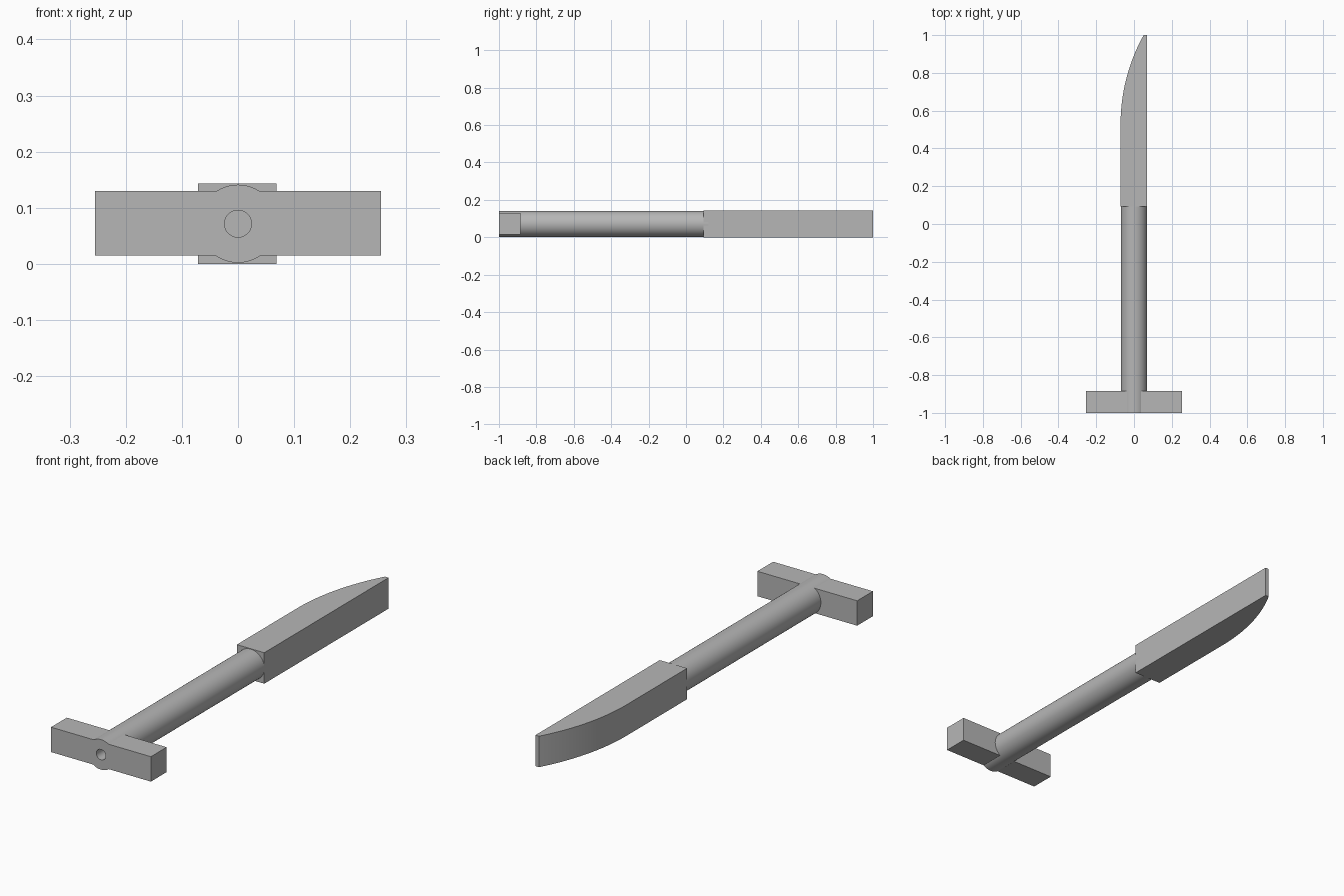
import bpy, bmesh, math
from mathutils import Matrix

cube = bpy.data.objects.get("Cube")
if cube:
    bpy.data.objects.remove(cube, do_unlink=True)

AXIS_Z = 0.0715

grey = bpy.data.materials.new("plain grey")
grey.use_nodes = True
colour = (0.47, 0.47, 0.47, 1)
grey.diffuse_color = colour
grey.node_tree.nodes["Principled BSDF"].inputs["Base Color"].default_value = colour


def finish(name, bm):
    mesh = bpy.data.meshes.new(name)
    bmesh.ops.recalc_face_normals(bm, faces=bm.faces)
    bm.to_mesh(mesh)
    bm.free()
    mesh.materials.append(grey)
    obj = bpy.data.objects.new(name, mesh)
    bpy.context.collection.objects.link(obj)
    return obj


def rod(name, radius, y0, y1, sides):
    """Cylinder lying along y."""
    bm = bmesh.new()
    place = Matrix.Translation((0, (y0 + y1) / 2, AXIS_Z)) @ Matrix.Rotation(math.pi / 2, 4, "X")
    bmesh.ops.create_cone(bm, cap_ends=True, segments=sides, radius1=radius,
                          radius2=radius, depth=y1 - y0, matrix=place)
    return finish(name, bm)


def prism(name, outline, z0, z1):
    """Extrude a plan outline upwards."""
    bm = bmesh.new()
    face = bm.faces.new([bm.verts.new((x, y, z0)) for x, y in outline])
    top = bmesh.ops.extrude_face_region(bm, geom=[face])["geom"]
    bmesh.ops.translate(bm, vec=(0, 0, z1 - z0),
                        verts=[v for v in top if isinstance(v, bmesh.types.BMVert)])
    return finish(name, bm)


def combine(target, other, operation):
    """Apply a boolean and remove the helper."""
    mod = target.modifiers.new(operation, "BOOLEAN")
    mod.operation, mod.object, mod.solver = operation, other, "EXACT"
    bpy.context.view_layer.objects.active = target
    bpy.ops.object.modifier_apply(modifier=mod.name)
    bpy.data.objects.remove(other, do_unlink=True)


# Round shaft merged with the square crossbar
shaft = rod("shaft_and_crossbar", 0.0695, -1, 0.12, 96)
bar = prism("crossbar", [(-0.255, -1), (0.255, -1), (0.255, -0.885), (-0.255, -0.885)],
            0.015, 0.13)
combine(shaft, bar, "UNION")

# Blind hole in the front end
drill = rod("drill", 0.024, -1.05, -0.885, 48)
combine(shaft, drill, "DIFFERENCE")

# Blade: straight back, flat heel, and an edge that arcs to a narrow tip
left, right, arc_start, arc_radius = -0.071, 0.069, 0.53, 0.966
sweep = math.asin((1 - arc_start) / arc_radius)
outline = [(left, 0.093), (right, 0.093), (right, 1.0)]
steps = 24
for i in range(steps, -1, -1):
    a = sweep * i / steps
    outline.append((left + arc_radius * (1 - math.cos(a)), arc_start + arc_radius * math.sin(a)))
blade = prism("blade", outline, 0, 0.143)

# Smooth curved walls, keep corners crisp
bpy.ops.object.select_all(action="DESELECT")
for obj in (shaft, blade):
    obj.select_set(True)
    bpy.context.view_layer.objects.active = obj
bpy.ops.object.shade_smooth_by_angle(angle=math.radians(25))
